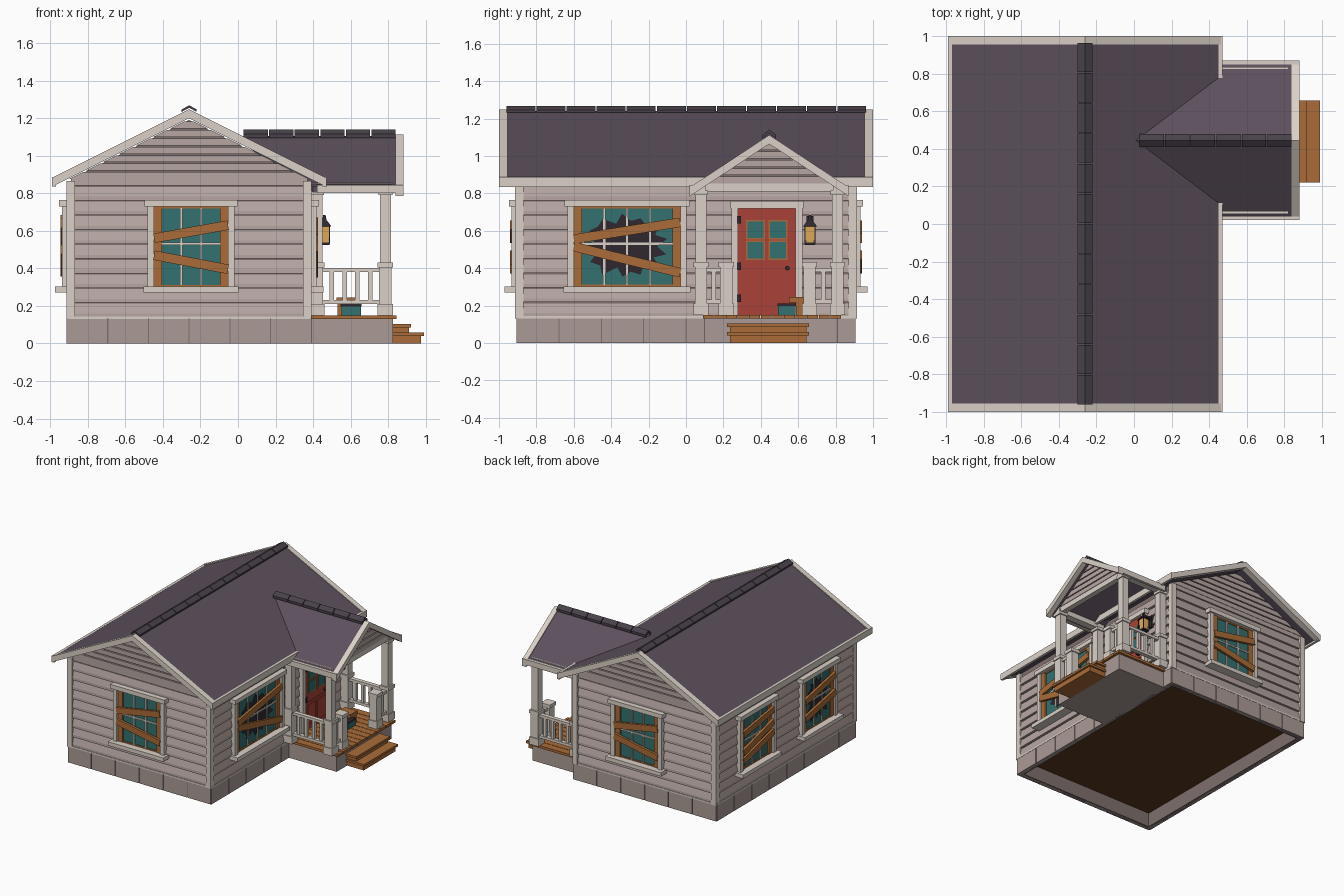
import bpy, bmesh, math, random
from mathutils import Matrix, Vector

if "Cube" in bpy.data.objects:
    bpy.data.objects.remove(bpy.data.objects["Cube"])

random.seed(4)
CX = -0.26            # house centre line in x
PY = 0.445            # porch centre line in y
HX, HY = 0.63, 0.885  # wall half sizes

def material(name, hexa):
    m = bpy.data.materials.new(name)
    rgb = [(int(hexa[i:i + 2], 16) / 255) ** 2.2 for i in (0, 2, 4)]
    m.diffuse_color = (*rgb, 1)
    m.use_nodes = True
    m.node_tree.nodes["Principled BSDF"].inputs["Base Color"].default_value = m.diffuse_color
    return m

SIDING, TRIM, STONE = material("siding", "B5A5A1"), material("trim", "DAD0C6"), material("stone", "AA9A95")
ROOF, CAP, WOOD = material("roof", "5C515D"), material("cap", "4A434B"), material("wood", "A86B3B")
GLASS, DARK, RED = material("glass", "35706F"), material("dark", "332D33"), material("red", "A8443C")
FLOOR, GLOW, GROOVE = material("floor", "5A3B22"), material("glow", "E0AC58"), material("groove", "7D6F6D")

# --- solid helpers: a solid is a pair of matching point loops ---
def prism(pts, axis, a, b):
    put = {'x': lambda p, t: (t, p[0], p[1]), 'y': lambda p, t: (p[0], t, p[1]), 'z': lambda p, t: (p[0], p[1], t)}[axis]
    return [put(p, a) for p in pts], [put(p, b) for p in pts]

def box(x0, x1, y0, y1, z0, z1):
    return prism([(x0, y0), (x1, y0), (x1, y1), (x0, y1)], 'z', z0, z1)

def plank(u0, z0, u1, z1, w, d0, d1):
    a, b = Vector((u0, z0)), Vector((u1, z1))
    n = (b - a).orthogonal().normalized() * w / 2
    return prism([a + n, b + n, b - n, a - n], 'y', -d0, -d1)

def frustum(x, y, r0, z0, r1, z1):
    ring = lambda r, z: [(x - r, y - r, z), (x + r, y - r, z), (x + r, y + r, z), (x - r, y + r, z)]
    return ring(r0, z0), ring(r1, z1)

def make(name, solids, mat, M=Matrix()):
    bm = bmesh.new()
    for A, B in solids:
        a, b = [bm.verts.new(M @ Vector(p)) for p in A], [bm.verts.new(M @ Vector(p)) for p in B]
        bm.faces.new(a)
        bm.faces.new(b[::-1])
        for i in range(len(a)):
            j = (i + 1) % len(a)
            bm.faces.new((a[i], b[i], b[j], a[j]))
    bmesh.ops.recalc_face_normals(bm, faces=bm.faces)
    me = bpy.data.meshes.new(name)
    bm.to_mesh(me)
    bm.free()
    me.materials.append(mat)
    ob = bpy.data.objects.new(name, me)
    bpy.context.collection.objects.link(ob)
    return ob

# wall frames: local x runs along the wall, local -y points outward
def wall(x, y, deg):
    return Matrix.Translation((x, y, 0)) @ Matrix.Rotation(math.radians(deg), 4, 'Z')
WALLS = {"front": (wall(CX, -HY, 0), HX), "right": (wall(CX + HX, 0, 90), HY),
         "back": (wall(CX, HY, 180), HX), "left": (wall(CX - HX, 0, 270), HY)}

# --- foundation ring, blocks, floor and walls ---
make("floor", [box(CX - .63, CX + .63, -.89, .89, .115, .13)], FLOOR)
for side, (M, h) in WALLS.items():
    n = 6 if h == HX else 8
    L = h + .02
    make(side + "_foundation", [box(-L + .004, L - .004, -.016, .02, 0, .13)], GROOVE, M)
    step = 2 * L / n
    make(side + "_foundation_blocks", [box(-L + i * step + .003, -L + (i + 1) * step - .003, -.022, .01, 0, .13)
                                       for i in range(n)], STONE, M)
    rows = 9
    r = .70 / rows
    lap = [[(-.002, .14 + i * r), (-.02, .14 + i * r), (-.02, .14 + i * r + .02), (-.007, .14 + (i + 1) * r - .006),
            (-.002, .14 + (i + 1) * r - .006)] for i in range(rows)]
    make(side + "_siding", [prism(p, 'x', -h + .01, h - .01) for p in lap], SIDING, M)
    make(side + "_skirt", [box(-L, L, -.024, 0, .13, .143)], TRIM, M)

make("house_walls", [prism([(CX - HX, .13), (CX + HX, .13), (CX + HX, .875), (CX, 1.19), (CX - HX, .875)],
                           'y', -HY, HY)], GROOVE)
make("corner_posts", [box(CX + sx * .652 - (.045 if sx > 0 else 0), CX + sx * .652 + (0 if sx > 0 else .045),
                          sy * .913 - (.045 if sy > 0 else 0), sy * .913 + (0 if sy > 0 else .045), .13, .865)
                      for sx in (-1, 1) for sy in (-1, 1)], TRIM)

def gable_rows(z0, apex, slope, pitch, depth, maxw):
    rows, z = [], z0
    while z < apex - .02:
        t = min(z + pitch - .008, apex - .004)
        w0, w1 = min(maxw, (apex - z) / slope), min(maxw, (apex - t) / slope)
        rows.append(prism([(-w0, z), (w0, z), (w1, t), (-w1, t)], 'y', 0, -depth))
        z += pitch
    return rows

for side in ("front", "back"):
    M = WALLS[side][0]
    make(side + "_gable_band", [box(-.63, .63, -.012, 0, .84, .875)], SIDING, M)
    make(side + "_gable_siding", gable_rows(.875, 1.195, .5, .045, .015, .64), SIDING, M)

# --- main roof ---
def rafter(c, half, top, drop, t):
    return [[(c, top), (c + s * half, top - drop), (c + s * half, top - drop - t), (c, top - t)] for s in (-1, 1)]

make("main_roof", [prism(p, 'y', -.96, .96) for p in rafter(CX, .715, 1.24, .357, .035)], ROOF)
make("main_bargeboards", [prism(p, 'y', a, b) for p in rafter(CX, .73, 1.247, .365, .048)
                          for a, b in ((-1, -.955), (.955, 1))], TRIM)
make("main_eave_fascia", [box(CX + s * .72 - .01, CX + s * .72 + .01, -1, 1, .835, .886) for s in (-1, 1)], TRIM)
make("main_ridge_caps", [prism(p, 'y', -.96 + i * .1608, -.96 + (i + 1) * .1608 - .006)
                         for i in range(12) for p in rafter(CX, .04, 1.268, .022, .013)], CAP)

# --- porch roof ---
def porch_panel(s):
    ridge, eave = 1.105, .835
    top = [(.845, PY, ridge), (.845, PY + s * .41, eave), (.40, PY + s * .41, eave), (.01, PY, ridge)]
    return top, [(x, y, z - .03) for x, y, z in top]

make("porch_roof", [porch_panel(s) for s in (-1, 1)], ROOF)
make("porch_bargeboards", [prism(p, 'x', .838, .88) for p in rafter(PY, .425, 1.112, .28, .048)], TRIM)
make("porch_eave_fascia", [box(.42, .88, PY + s * .415 - .01, PY + s * .415 + .01, .80, .845) for s in (-1, 1)], TRIM)
make("porch_ridge_caps", [prism(p, 'x', .03 + i * .136, .03 + (i + 1) * .136 - .006)
                          for i in range(6) for p in rafter(PY, .035, 1.14, .026, .02)], CAP)
PG = wall(.80, PY, 90)
make("porch_gable", [prism([(-.34, .85), (.34, .85), (0, 1.07)], 'y', 0, .02)], GROOVE, PG)
make("porch_gable_siding", gable_rows(.852, 1.07, .65, .045, .014, .36), SIDING, PG)
make("porch_beams", [box(.38, .82, y - .025, y + .025, .81, .855) for y in (.08, .81)]
     + [box(.765, .81, .08, .81, .81, .855)], TRIM)

# --- porch deck and steps ---
make("porch_base", [box(.38, .825, .10, .81, 0, .13)], STONE)
make("porch_planks", [box(.385, .845, .09 + i * .062, .09 + (i + 1) * .062 - .004, .13, .15) for i in range(12)], WOOD)
make("steps", [box(.82, .91, .235, .645, 0, .085), box(.82, .92, .22, .658, .085, .103),
               box(.82, .975, .235, .645, 0, .04), box(.82, .99, .22, .658, .04, .058)], WOOD)

# --- porch posts and railings ---
def post(name, x, y, tall):
    s = [frustum(x, y, .041, .15, .041, .21), frustum(x, y, .033, .21, .033, .405), frustum(x, y, .041, .405, .041, .432)]
    if tall:
        s += [frustum(x, y, .029, .43, .029, .79), frustum(x, y, .038, .79, .038, .815)]
    make(name, s, TRIM)

for y, n in ((.08, "left"), (.81, "right")):
    post(n + "_front_post", .785, y, True)
    post(n + "_wall_post", .42, y, True)
    post(n + "_newel", .785, .215 if y < .4 else .66, False)
    make(n + "_side_railing", [box(.43, .77, y - .017, y + .017, z, z + .022) for z in (.21, .38)]
         + [box(.50 + i * .068 - .012, .50 + i * .068 + .012, y - .012, y + .012, .22, .39) for i in range(4)], TRIM)
    a, b = (.08, .215) if y < .4 else (.66, .81)
    m = (a + b) / 2
    make(n + "_front_railing", [box(.768, .802, a, b, z, z + .022) for z in (.21, .38)]
         + [box(.773, .797, m - .012, m + .012, .22, .39)], TRIM)

# --- windows ---
def window(name, side, c, hw, bars, boards, broken=False):
    M = WALLS[side][0] @ Matrix.Translation((c, 0, 0))
    make(name + "_glass", [box(-hw, hw, -.023, 0, .30, .73)], GLASS, M)
    if broken:
        pts = []
        for i in range(26):
            a = i / 26 * math.tau
            k = random.uniform(.85, 1.0) if i % 2 else random.uniform(.6, .78)
            sq = 1 / max(abs(math.cos(a)), abs(math.sin(a))) ** .6
            pts.append((math.cos(a) * k * sq * (hw - .045) * .95, .515 + math.sin(a) * k * sq * .18))
        make(name + "_hole", [prism(pts, 'y', -.015, -.026)], DARK, M)
    make(name + "_jambs", [box(min(s * hw, s * (hw - .043)), max(s * hw, s * (hw - .043)), -.034, 0, .30, .73)
                           for s in (-1, 1)] + [box(-hw, hw, -.03, 0, z, z + .012) for z in (.30, .718)], WOOD, M)
    step = 2 * (hw - .04) / (bars + 1)
    make(name + "_muntins", [box(-hw + .04, hw - .04, -.032, 0, .525, .537)]
         + [box(-hw + .04 + i * step - .006, -hw + .04 + i * step + .006, -.032, 0, .31, .72)
            for i in range(1, bars + 1)], TRIM, M)
    make(name + "_frame", [box(-hw - .034, -hw, -.048, 0, .30, .73), box(hw, hw + .034, -.048, 0, .30, .73),
                           box(-hw - .05, hw + .05, -.062, 0, .73, .765),
                           box(-hw - .055, hw + .055, -.085, 0, .27, .302)], TRIM, M)
    make(name + "_boards", [plank(-hw, z0, hw, z1, .05, .036, .056) for z0, z1 in boards], WOOD, M)

TWO = [(.56, .63), (.47, .395)]
window("front_window", "front", .01, .197, 2, TWO)
window("back_window", "back", -.06, .197, 2, TWO)
window("left_rear_window", "left", -.40, .197, 2, [(.45, .56), (.38, .48)][::-1] + [(.60, .66)])
window("left_front_window", "left", .40, .197, 2, [(.56, .64), (.42, .50)], True)
window("right_window", "right", -.315, .285, 3, [(.555, .645), (.515, .375)], True)

# --- door ---
D = WALLS["right"][0] @ Matrix.Translation((.432, 0, 0))
make("door", [box(-.153, .153, -.035, 0, .15, .72), box(-.115, -.012, -.042, 0, .19, .35),
              box(.012, .115, -.042, 0, .19, .35), box(-.153, .153, -.04, 0, .365, .375)], RED, D)
PANES = [(u, z) for u in (-.06, .06) for z in (.495, .605)]
make("door_pane_frames", [box(u - .05, u + .05, -.04, 0, z - .052, z + .052) for u, z in PANES], WOOD, D)
make("door_panes", [box(u - .042, u + .042, -.044, 0, z - .044, z + .044) for u, z in PANES], GLASS, D)
make("door_frame", [box(-.19, -.153, -.05, 0, .15, .72), box(.153, .19, -.05, 0, .15, .72),
                    box(-.195, .195, -.055, 0, .72, .76)], TRIM, D)
make("door_hinges", [box(-.158, -.138, -.054, 0, z - .02, z + .02) for z in (.24, .41, .66)], DARK, D)
knob = [(.11 + .013 * math.cos(i * math.pi / 4), .40 + .013 * math.sin(i * math.pi / 4)) for i in range(8)]
make("door_knob", [prism(knob, 'y', -.03, -.062)], DARK, D)

# --- lantern ---
LN = WALLS["right"][0] @ Matrix.Translation((.663, -.09, 0))
make("lantern_glass", [frustum(0, 0, .022, .535, .027, .625)], GLOW, LN)
make("lantern_frame", [frustum(0, 0, .028, .525, .028, .538), frustum(0, 0, .038, .622, .014, .655),
                       frustum(0, 0, .012, .655, .006, .685), box(-.008, .008, 0, .09, .655, .668),
                       box(-.018, .018, .06, .09, .58, .68)]
     + [box(u - .003, u + .003, v - .003, v + .003, .53, .63) for u in (-.027, .027) for v in (-.027, .027)], DARK, LN)

# --- crates on the porch ---
make("wood_crate", [box(.53, .63, .588, .635, .15, .215), box(.525, .635, .55, .638, .215, .245)], WOOD)
make("teal_crate", [box(.55, .655, .492, .585, .15, .208)], GLASS)
make("teal_crate_rim", [box(.547, .658, .489, .588, .198, .210)], DARK)
